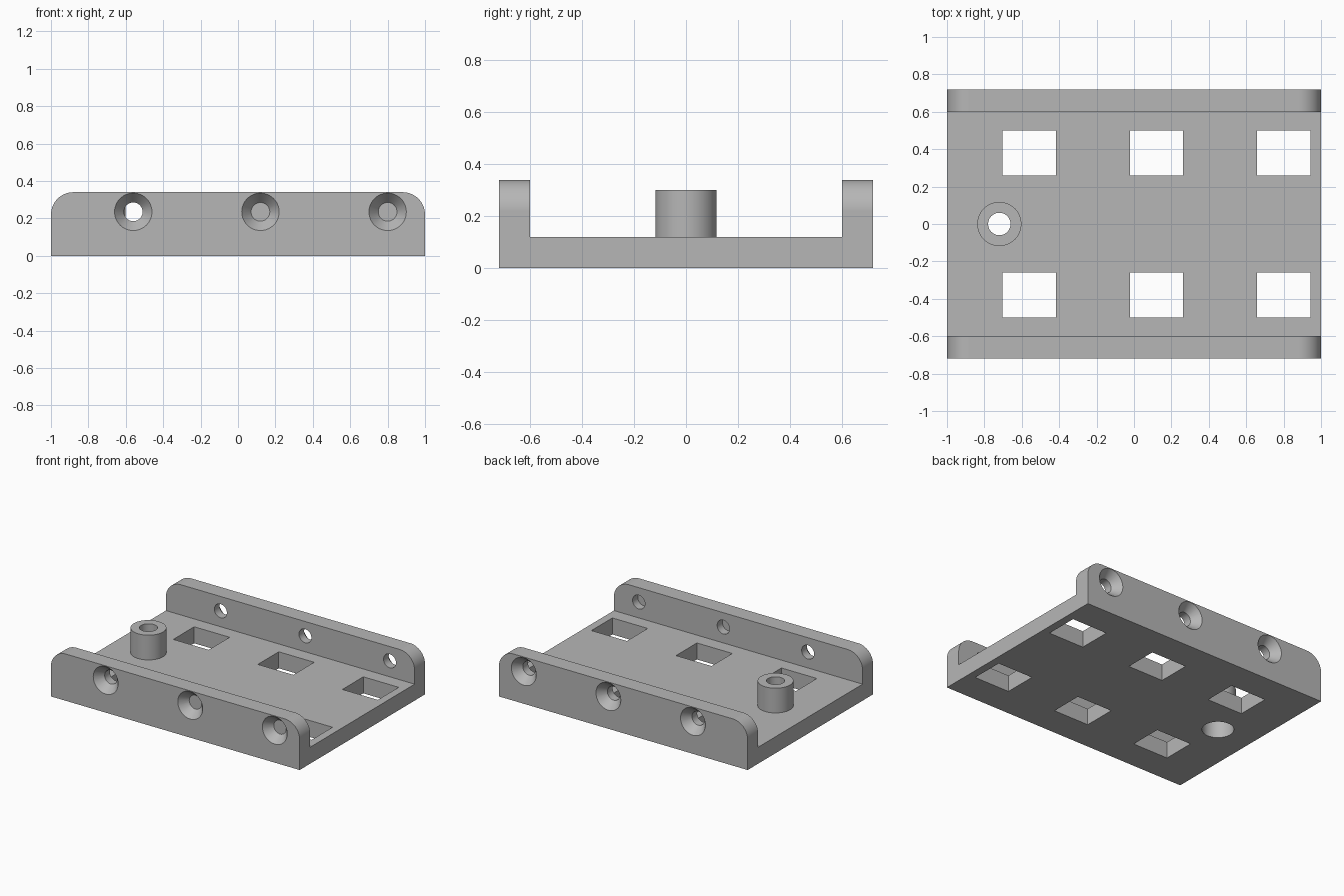
import bpy
import bmesh
import math
from mathutils import Vector

old = bpy.data.objects.get("Cube")
if old:
    bpy.data.objects.remove(old, do_unlink=True)

gray = bpy.data.materials.new("plain gray")
gray.use_nodes = True
COLOR = (0.47, 0.47, 0.47, 1)
gray.diffuse_color = COLOR
gray.node_tree.nodes["Principled BSDF"].inputs["Base Color"].default_value = COLOR

HALF_Y, INNER_Y, FLOOR, TOP = 0.72, 0.6, 0.12, 0.34
EPS = 0.02


def make_object(name, bm):
    bmesh.ops.recalc_face_normals(bm, faces=bm.faces[:])
    mesh = bpy.data.meshes.new(name)
    bm.to_mesh(mesh)
    bm.free()
    mesh.materials.append(gray)
    obj = bpy.data.objects.new(name, mesh)
    bpy.context.collection.objects.link(obj)
    return obj


def rod(name, start, end, r1, r2):
    """Round bar or cone between two points."""
    start, end = Vector(start), Vector(end)
    axis = end - start
    bm = bmesh.new()
    bmesh.ops.create_cone(bm, cap_ends=True, segments=48, radius1=r1,
                          radius2=r2, depth=axis.length)
    turn = axis.to_track_quat('Z', 'Y').to_matrix().to_4x4()
    bmesh.ops.transform(bm, matrix=turn, verts=bm.verts[:])
    bmesh.ops.translate(bm, vec=(start + end) / 2, verts=bm.verts[:])
    return make_object(name, bm)


def block(name, centre, size):
    bm = bmesh.new()
    bmesh.ops.create_cube(bm, size=1)
    bmesh.ops.scale(bm, vec=size, verts=bm.verts[:])
    bmesh.ops.translate(bm, vec=centre, verts=bm.verts[:])
    return make_object(name, bm)


def combine(target, tool, operation):
    """Apply a boolean and discard the tool."""
    mod = target.modifiers.new("combine", 'BOOLEAN')
    mod.operation, mod.solver, mod.object = operation, 'EXACT', tool
    bpy.context.view_layer.objects.active = target
    bpy.ops.object.modifier_apply(modifier=mod.name)
    bpy.data.objects.remove(tool, do_unlink=True)


# Channel: U section swept along x, with rounded upper wall corners
bm = bmesh.new()
half = [(HALF_Y, 0), (HALF_Y, TOP), (INNER_Y, TOP), (INNER_Y, FLOOR)]
section = half + [(-y, z) for y, z in reversed(half)]
face = bm.faces.new([bm.verts.new((-1, y, z)) for y, z in section])
sweep = bmesh.ops.extrude_face_region(bm, geom=[face])
bmesh.ops.translate(bm, vec=(2, 0, 0),
                    verts=[g for g in sweep["geom"] if isinstance(g, bmesh.types.BMVert)])
corners = [e for e in bm.edges
           if all(v.co.z > TOP - 0.01 for v in e.verts)
           and abs(e.verts[0].co.x - e.verts[1].co.x) < 0.01]
bmesh.ops.bevel(bm, geom=corners, offset=0.12, offset_type='OFFSET',
                segments=14, profile=0.5, affect='EDGES')
bracket = make_object("channel_bracket", bm)

# Hollow standoff with a wide recess underneath
BX = -0.72
combine(bracket, rod("standoff", (BX, 0, 0.05), (BX, 0, 0.3), 0.118, 0.118), 'UNION')
combine(bracket, rod("standoff_hole", (BX, 0, 0.1), (BX, 0, 0.4), 0.06, 0.06), 'DIFFERENCE')
combine(bracket, rod("standoff_recess", (BX, 0, -EPS), (BX, 0, 0.19), 0.105, 0.105),
        'DIFFERENCE')

SINK, HOLE_Z, R_OUT, R_IN = 0.06, 0.235, 0.1, 0.05
flare = R_OUT + EPS * (R_OUT - R_IN) / SINK
for x in (-0.56, 0.12, 0.8):
    for side in (-1, 1):
        # Rectangular floor window
        combine(bracket, block("window", (x, side * 0.38, FLOOR / 2), (0.285, 0.24, 0.3)),
                'DIFFERENCE')
        # Countersunk wall hole
        combine(bracket, rod("wall_hole", (x, side * 0.8, HOLE_Z),
                             (x, side * 0.55, HOLE_Z), R_IN, R_IN), 'DIFFERENCE')
        combine(bracket, rod("countersink", (x, side * (HALF_Y + EPS), HOLE_Z),
                             (x, side * (HALF_Y - SINK), HOLE_Z), flare, R_IN), 'DIFFERENCE')

# Smooth round surfaces, crisp flat ones
bpy.ops.object.select_all(action='DESELECT')
bracket.select_set(True)
bpy.context.view_layer.objects.active = bracket
bpy.ops.object.shade_smooth_by_angle(angle=math.radians(30))
weighted = bracket.modifiers.new("even normals", 'WEIGHTED_NORMAL')
weighted.keep_sharp = True
